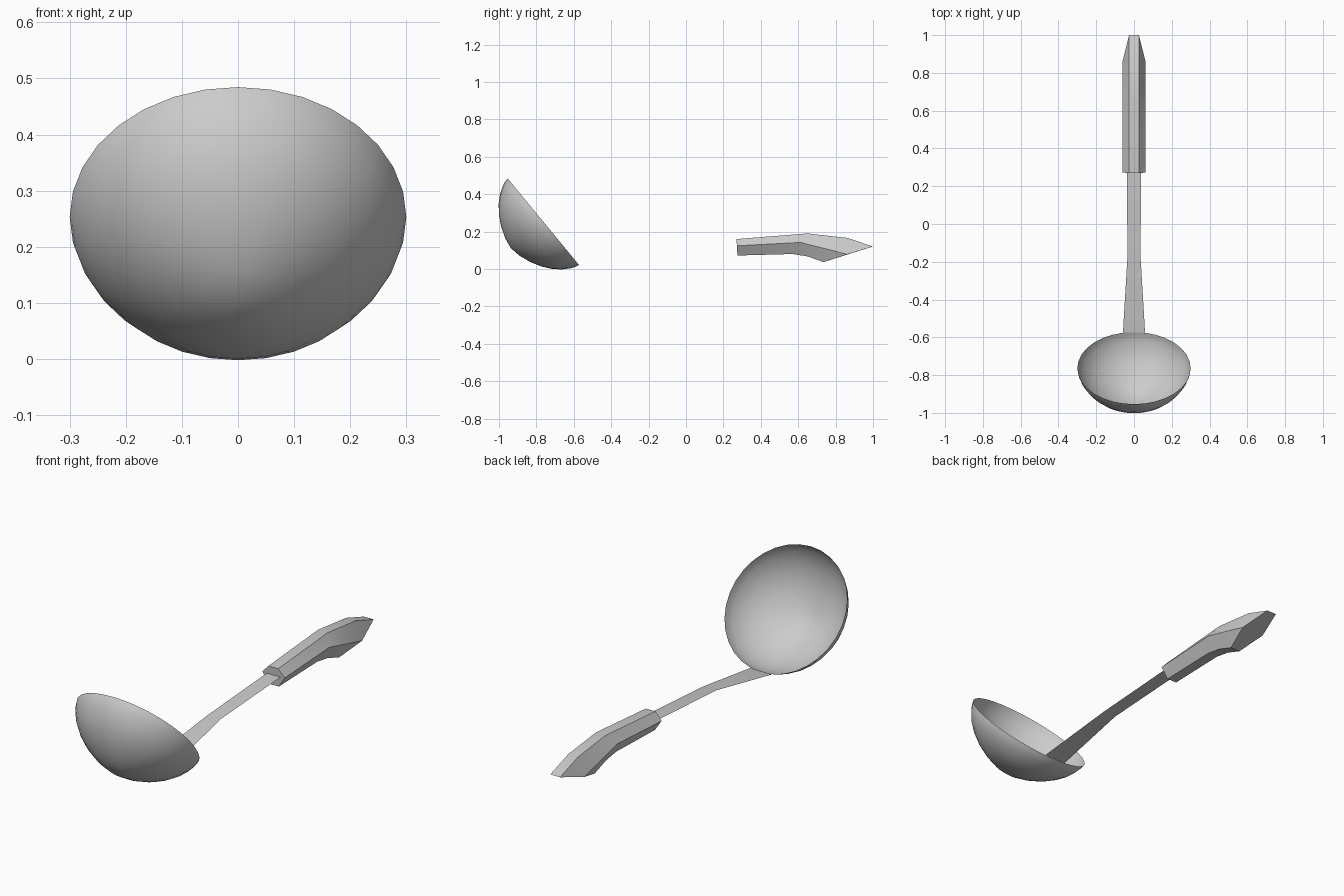
import bpy, bmesh, math
from mathutils import Matrix, Vector

cube = bpy.data.objects.get("Cube")
if cube:
    bpy.data.objects.remove(cube, do_unlink=True)

steel = bpy.data.materials.new("light_grey_steel")
steel.use_nodes = True
GREY = (0.6, 0.6, 0.6, 1)
steel.diffuse_color = GREY
steel.node_tree.nodes["Principled BSDF"].inputs["Base Color"].default_value = GREY


def finish(bm, name, angle):
    """Turn a bmesh into a named, shaded object."""
    mesh = bpy.data.meshes.new(name)
    bm.to_mesh(mesh)
    bm.free()
    mesh.materials.append(steel)
    obj = bpy.data.objects.new(name, mesh)
    bpy.context.collection.objects.link(obj)
    bpy.ops.object.select_all(action="DESELECT")
    obj.select_set(True)
    bpy.context.view_layer.objects.active = obj
    bpy.ops.object.shade_smooth_by_angle(angle=math.radians(angle))
    return obj


def loft(bm, rings, closed):
    """Bridge successive rows of points with quads."""
    rows = [[bm.verts.new(p) for p in ring] for ring in rings]
    for a, b in zip(rows, rows[1:]):
        n = len(a)
        for i in range(n if closed else n - 1):
            j = (i + 1) % n
            bm.faces.new((a[i], a[j], b[j], b[i]))
    return rows


# Bowl: open thin dish, spun about its axis and tilted forward
SIDES = 32
profile = [(0.3, 0), (0.295, 0.022), (0.285, 0.046), (0.26, 0.086), (0.226, 0.123),
           (0.179, 0.16), (0.12, 0.192), (0.06, 0.214)]
tilt = Matrix.Translation((0, -0.763, 0.253)) @ Matrix.Rotation(math.radians(-50.5), 4, "X")
bm = bmesh.new()
rings = [[(r * math.sin(2 * math.pi * i / SIDES), r * math.cos(2 * math.pi * i / SIDES), -h)
          for i in range(SIDES)] for r, h in profile]
rows = loft(bm, rings, True)
pole = bm.verts.new((0, 0, -0.224))
for i in range(SIDES):
    bm.faces.new((rows[-1][i], rows[-1][(i + 1) % SIDES], pole))
bmesh.ops.recalc_face_normals(bm, faces=bm.faces)
bm.transform(tilt)
finish(bm, "bowl", 60)

# Stem: thin tapering strip from the bowl rim into the handle
bm = bmesh.new()
path = [(0.0585, -0.574, 0.025), (0.035, -0.18, 0.092), (0.037, 0.3, 0.123)]
loft(bm, [[(-w, y, z), (w, y, z)] for w, y, z in path], False)
finish(bm, "stem", 30)

# Handle: six-sided grip; each station gives (y, z) of its top, middle and bottom edges
stations = [((0.27, 0.16), (0.272, 0.124), (0.275, 0.072)),
            ((0.65, 0.19), (0.612, 0.142), (0.57, 0.08)),
            ((0.863, 0.166), (0.755, 0.106), (0.65, 0.067)),
            ((1.0, 0.12), (0.863, 0.078), (0.735, 0.037))]
HALF = (0.026, 0.06, 0.026)
bm = bmesh.new()
rings = []
for station in stations:
    right = [Vector((w, y, z)) for w, (y, z) in zip(HALF, station)]
    left = [Vector((-p.x, p.y, p.z)) for p in reversed(right)]
    rings.append(right + left)
rows = loft(bm, rings, True)
bm.faces.new(rows[0])
bm.faces.new(rows[-1])
bmesh.ops.recalc_face_normals(bm, faces=bm.faces)
finish(bm, "handle", 30)
